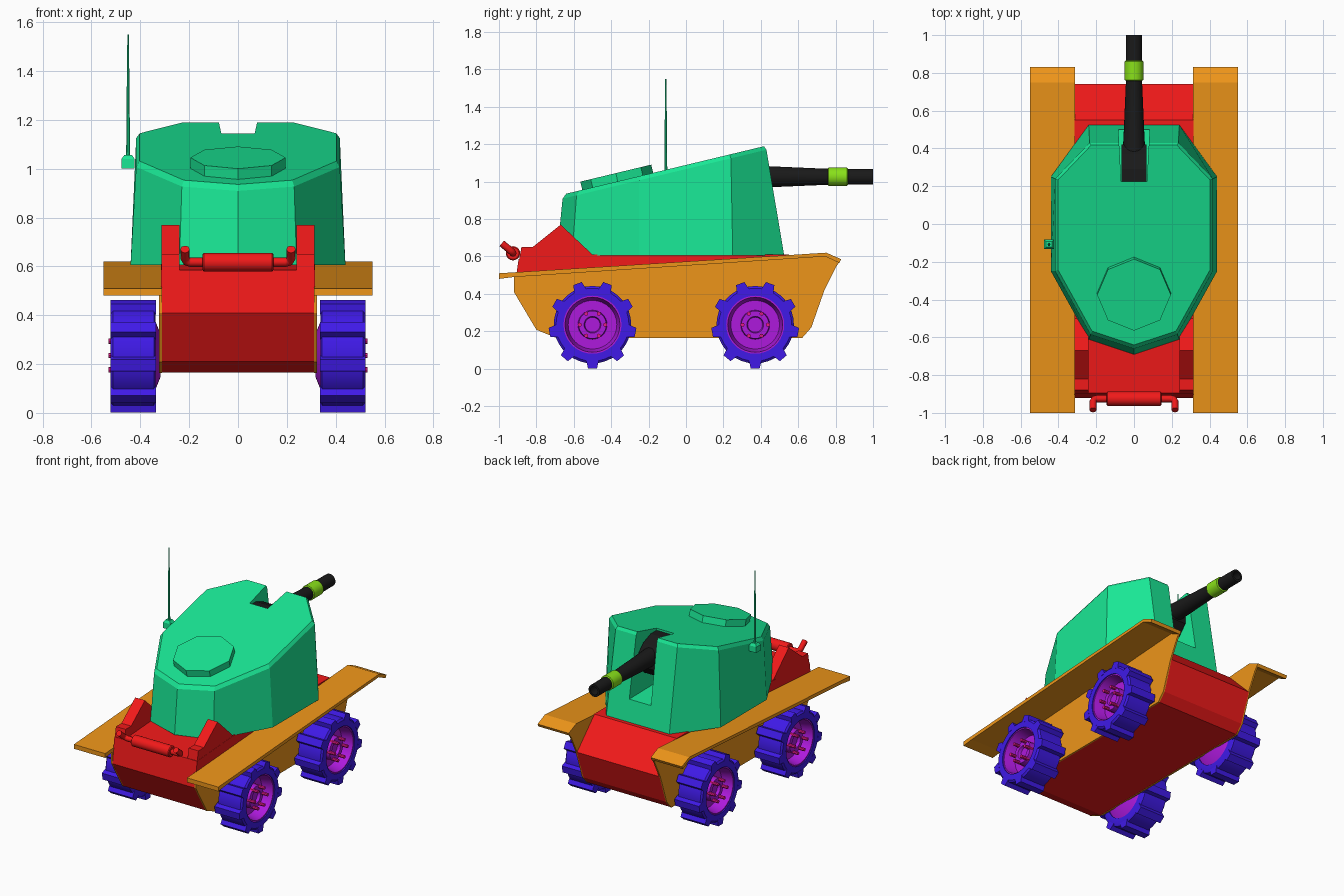
import bpy, bmesh
from math import sin, cos, pi, radians, atan
from mathutils import Vector, Matrix

if "Cube" in bpy.data.objects:
    bpy.data.objects.remove(bpy.data.objects["Cube"])


def material(name, r, g, b):
    m = bpy.data.materials.new(name)
    m.diffuse_color = (r, g, b, 1)
    m.use_nodes = True
    m.node_tree.nodes["Principled BSDF"].inputs["Base Color"].default_value = m.diffuse_color
    return m


RED = material("hull_red", 0.88, 0.01, 0.01)
ORANGE = material("fender_orange", 0.85, 0.30, 0.01)
GREEN = material("turret_green", 0.01, 0.80, 0.30)
BLUE = material("tyre_blue", 0.05, 0.01, 0.80)
PURPLE = material("rim_purple", 0.42, 0.01, 0.72)
PINK = material("bolt_pink", 0.80, 0.01, 0.25)
BLACK = material("gun_black", 0.01, 0.01, 0.01)
LIME = material("band_lime", 0.25, 0.75, 0.01)


def finish(name, bm, mat, smooth=False):
    bmesh.ops.recalc_face_normals(bm, faces=bm.faces)
    me = bpy.data.meshes.new(name)
    bm.to_mesh(me)
    bm.free()
    ob = bpy.data.objects.new(name, me)
    bpy.context.collection.objects.link(ob)
    me.materials.append(mat)
    if smooth:
        bpy.ops.object.select_all(action='DESELECT')
        bpy.context.view_layer.objects.active = ob
        ob.select_set(True)
        bpy.ops.object.shade_smooth_by_angle(angle=radians(35))
    return ob


def loft(bm, loops, caps=True, closed=False):
    rings = [[bm.verts.new(p) for p in lp] for lp in loops]
    n = len(rings[0])
    pairs = list(zip(rings, rings[1:]))
    if closed:
        pairs.append((rings[-1], rings[0]))
    for a, b in pairs:
        for i in range(n):
            j = (i + 1) % n
            bm.faces.new((a[i], a[j], b[j], b[i]))
    if caps and not closed:
        bm.faces.new(rings[0])
        bm.faces.new(rings[-1])


def prism(name, profile, x0, x1, mat):
    """Side profile of (y, z) points extruded across x."""
    bm = bmesh.new()
    loft(bm, [[(x, y, z) for y, z in profile] for x in (x0, x1)])
    return finish(name, bm, mat)


def lathe(bm, profile, origin, axis, n, caps=True, closed=False):
    """Revolve (distance, radius) points round an axis through origin."""
    rot = Vector((0, 0, 1)).rotation_difference(Vector(axis)).to_matrix()
    loft(bm, [[Vector(origin) + rot @ Vector((r * cos(2 * pi * i / n), r * sin(2 * pi * i / n), d))
               for i in range(n)] for d, r in profile], caps, closed)


def turned(name, profile, origin, axis, n, mat, caps=True, closed=False):
    bm = bmesh.new()
    lathe(bm, profile, origin, axis, n, caps, closed)
    return finish(name, bm, mat, True)


# Hull body
prism("hull", [(-0.69, 0.165), (-0.80, 0.21), (-0.92, 0.41), (-0.895, 0.585), (-0.5, 0.61),
               (0.55, 0.61), (0.74, 0.42), (0.67, 0.22), (0.62, 0.165)], -0.315, 0.315, RED)

FIN = [(-0.907, 0.5), (-0.88, 0.65), (-0.82, 0.65), (-0.67, 0.77), (-0.5, 0.61), (-0.5, 0.55)]
FENDER = [(-1, 0.51), (0.75, 0.62), (0.83, 0.585), (0.82, 0.565), (0.745, 0.60),
          (-0.92, 0.49), (-1, 0.48)]
SKIRT = [(-0.69, 0.163), (-0.80, 0.208), (-0.92, 0.41), (-0.92, 0.50), (0.745, 0.605), (0.82, 0.57),
         (0.80, 0.54), (0.74, 0.42), (0.67, 0.22), (0.62, 0.163)]

for side, s in (("left", -1), ("right", 1)):
    # Deck fins, fenders and side plates
    prism("deck_fin_" + side, FIN, s * 0.24, s * 0.314, RED)
    prism("fender_" + side, FENDER, s * 0.312, s * 0.55, ORANGE)
    prism("side_plate_" + side, SKIRT, s * 0.312, s * 0.323, ORANGE)

    for end, y in (("front", -0.5), ("back", 0.37)):
        tag = "_" + end + "_" + side
        hub = (0, y, 0.235)
        axis = (s, 0, 0)
        # Tyre with nine tread lugs
        bm = bmesh.new()
        lathe(bm, [(0.338, 0.155), (0.338, 0.195), (0.345, 0.207), (0.512, 0.207), (0.522, 0.195),
                   (0.522, 0.155)], hub, axis, 36, closed=True)
        for k in range(9):
            a = radians(-90 + 40 * k)
            ring = []
            for x in (0.335, 0.523):
                ring.append([(s * x, y + r * cos(a) - t * sin(a), 0.235 + r * sin(a) + t * cos(a))
                             for r, t in ((0.19, -0.034), (0.234, -0.024), (0.234, 0.024), (0.19, 0.034))])
            loft(bm, ring)
        finish("tyre" + tag, bm, BLUE, True)
        # Dished rim and hub
        turned("rim" + tag, [(0.318, 0.09), (0.345, 0.156), (0.515, 0.157), (0.515, 0.147), (0.44, 0.13),
                             (0.44, 0.078), (0.49, 0.074), (0.49, 0.045), (0.47, 0.04)],
               hub, axis, 32, PURPLE)
        # Wheel bolts
        bm = bmesh.new()
        for k in range(6):
            a = k * pi / 3
            lathe(bm, [(0.44, 0.011), (0.53, 0.011)],
                  (0, y + 0.068 * cos(a), 0.235 + 0.068 * sin(a)), axis, 8)
        finish("bolts" + tag, bm, PINK)

# Exhaust: muffler and bent pipe
turned("muffler", [(-0.145, 0.032), (-0.14, 0.038), (0.14, 0.038), (0.145, 0.032)],
       (0, -0.925, 0.617), (1, 0, 0), 20, RED)
curve = bpy.data.curves.new("exhaust_pipe", 'CURVE')
curve.dimensions = '3D'
curve.bevel_depth = 0.019
curve.bevel_resolution = 2
curve.use_fill_caps = True
half = [(0.217, -0.985, 0.67), (0.217, -0.94, 0.633), (0.211, -0.928, 0.622), (0.195, -0.925, 0.617)]
path = half + [(-x, y, z) for x, y, z in reversed(half)]
sp = curve.splines.new('POLY')
sp.points.add(len(path) - 1)
for p, c in zip(sp.points, path):
    p.co = (*c, 1)
curve.materials.append(RED)
bpy.context.collection.objects.link(bpy.data.objects.new("exhaust_pipe", curve))


# Turret: faceted shell with a sloping roof
def roof(y):
    return 1.19 + 0.24 * (y - 0.42)


def outline(pts):
    return pts + [(-x, y) for x, y in reversed(pts) if x > 0]


base = outline([(0.24, 0.525), (0.44, 0.25), (0.44, -0.25), (0.24, -0.61), (0, -0.69)])
base = base[:5] + base[5:]
top = outline([(0.235, 0.43), (0.417, 0.24), (0.417, -0.25), (0.23, -0.585), (0, -0.66)])
bm = bmesh.new()
loft(bm, [[(x, y, 0.605) for x, y in base],
          [(x, y, roof(y) - 0.022) for x, y in top],
          [(x * 0.965, y * 0.97, roof(y * 0.97)) for x, y in top]])
turret = finish("turret", bm, GREEN)

# Gun slot cut through the turret front and roof
bm = bmesh.new()
loft(bm, [[(x, 0.225, z) for x, z in ((-0.068, 0.77), (0.068, 0.77), (0.068, 1.3), (-0.068, 1.3))],
          [(x, 0.6, z) for x, z in ((-0.088, 0.75), (0.088, 0.75), (0.088, 1.3), (-0.088, 1.3))]])
cutter = finish("slot_cutter", bm, GREEN)
cutter.hide_render = True
mod = turret.modifiers.new("slot", 'BOOLEAN')
mod.operation = 'DIFFERENCE'
mod.solver = 'EXACT'
mod.object = cutter
bpy.ops.object.select_all(action='DESELECT')
bpy.context.view_layer.objects.active = turret
turret.select_set(True)
bpy.ops.object.modifier_apply(modifier=mod.name)
bpy.data.objects.remove(cutter)

# Octagonal hatch tilted with the roof
hatch = turned("hatch", [(-0.03, 0.195), (0.045, 0.195)], (0, 0, 0), (0, 0, 1), 8, GREEN)
hatch.data.transform(Matrix.Translation((0, -0.365, roof(-0.365))) @ Matrix.Rotation(atan(0.24), 4, 'X'))

# Gun: mantlet, tapered barrel, coloured band
prism("mantlet", [(0.226, 0.87), (0.226, 1.13), (0.29, 1.13), (0.37, 1.10), (0.42, 1.05), (0.42, 0.96),
                  (0.36, 0.89)], -0.066, 0.066, BLACK)
turned("gun_barrel", [(0.3, 0.066), (0.45, 0.056), (0.75, 0.043), (1.0, 0.042), (1.0, 0.028), (0.9, 0.028)],
       (0, 0, 1.026), (0, 1, 0), 24, BLACK)
turned("barrel_band", [(0.758, 0.043), (0.762, 0.05), (0.86, 0.05), (0.865, 0.043)],
       (0, 0, 1.026), (0, 1, 0), 24, LIME)

# Antenna on the turret side
bm = bmesh.new()
loft(bm, [[(-0.45 + sx * w, -0.108 + sy * d, z) for sx, sy in ((-1, -1), (1, -1), (1, 1), (-1, 1))]
          for z, w, d in ((1.0, 0.027, 0.025), (1.04, 0.027, 0.025), (1.057, 0.015, 0.015))])
finish("antenna_base", bm, GREEN)
turned("antenna_rod", [(1.05, 0.008), (1.3, 0.006), (1.55, 0.003)], (-0.45, -0.108, 0), (0, 0, 1), 8, GREEN)
